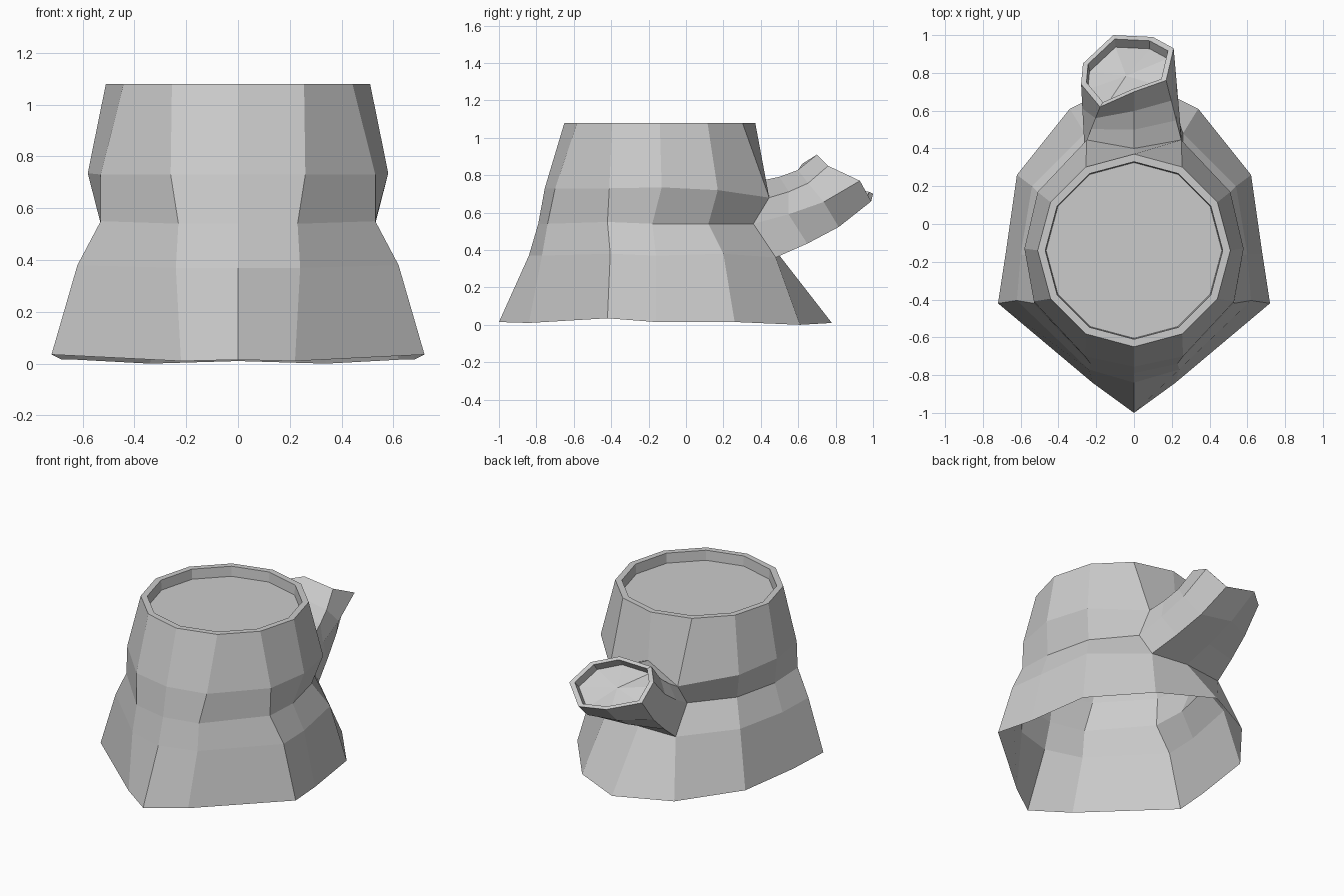
import bpy, bmesh, math
from mathutils import Vector

if "Cube" in bpy.data.objects:
    bpy.data.objects.remove(bpy.data.objects["Cube"])

bm = bmesh.new()


def add_ring(points):
    return [bm.verts.new(p) for p in points]


def mirrored(half):
    # front-to-back half outline, completed on the -x side
    return half + [(-x, y, z) for x, y, z in half[-2:0:-1]]


def bridge(a, b, skip=()):
    n = len(a)
    for i in range(n):
        if i not in skip:
            j = (i + 1) % n
            bm.faces.new((a[i], a[j], b[j], b[i]))


def circle(r, z):
    return [(r * math.sin(k * math.pi / 6), -0.14 - r * math.cos(k * math.pi / 6), z)
            for k in range(12)]


# Trunk outlines, each from front to back
waist_top = [(0, -.755, .73), (.26, -.70, .73), (.53, -.41, .73), (.58, -.13, .735),
             (.51, .17, .72), (.25, .445, .68), (0, .40, .77)]
waist_low = [(0, -.79, .54), (.23, -.74, .54), (.53, -.42, .55), (.53, -.18, .54),
             (.46, .12, .54), (.26, .36, .54), (0, .4, .54)]
flare = [(0, -.84, .37), (.24, -.77, .37), (.62, -.405, .38), (.60, -.16, .37),
         (.54, .20, .38), (.26, .48, .36), (0, .50, .37)]
base = [(0, -1, .015), (.22, -.84, .01), (.72, -.42, .035), (.68, -.16, .015),
        (.62, .26, .015), (.34, .61, 0), (0, .78, .01)]

top = add_ring(circle(.51, 1.08))
r1, r2, r3, r4 = [add_ring(mirrored(h)) for h in (waist_top, waist_low, flare, base)]
bridge(r4, r3)
bridge(r3, r2, (5, 6))   # opening for the branch
bridge(r2, r1, (5, 6))
bridge(r1, top)

# Cut top: rim and sunken floor
rim = add_ring(circle(.47, 1.08))
floor = add_ring(circle(.465, 1.015))
bridge(top, rim)
bridge(rim, floor)
bm.faces.new(floor)

# Branch grown out of the opening
root = [r1[7], r1[6], r1[5], r2[5], r3[5], r3[6], r3[7], r2[7]]
tip = [Vector(p) for p in (
    (-.18, .62, .86), (0, .70, .91), (.17, .76, .85), (.21, .93, .77),
    (.10, .99, .66), (-.11, 1.0, .70), (-.27, .85, .73), (-.28, .74, .83))]
prev = root
for t, sag in ((.33, .025), (.66, .035), (1, 0)):
    ring = add_ring([v.co.lerp(p, t) - Vector((0, 0, sag)) for v, p in zip(root, tip)])
    bridge(prev, ring)
    prev = ring

# Cut branch end: rim, recess and shallow centre
centre = sum(tip, Vector()) / 8
inward = Vector((.05, -.65, -.75)).normalized() * .06
end_rim = add_ring([centre.lerp(p, .88) for p in tip])
recess = add_ring([centre.lerp(p, .86) + inward for p in tip])
bridge(prev, end_rim)
bridge(end_rim, recess)
hub = bm.verts.new(centre + inward)
for i in range(8):
    bm.faces.new((recess[i], recess[(i + 1) % 8], hub))

bm.verts.remove(r2[6])
bmesh.ops.recalc_face_normals(bm, faces=bm.faces)
mesh = bpy.data.meshes.new("tree_stump")
bm.to_mesh(mesh)
bm.free()
bpy.context.collection.objects.link(bpy.data.objects.new("tree_stump", mesh))
